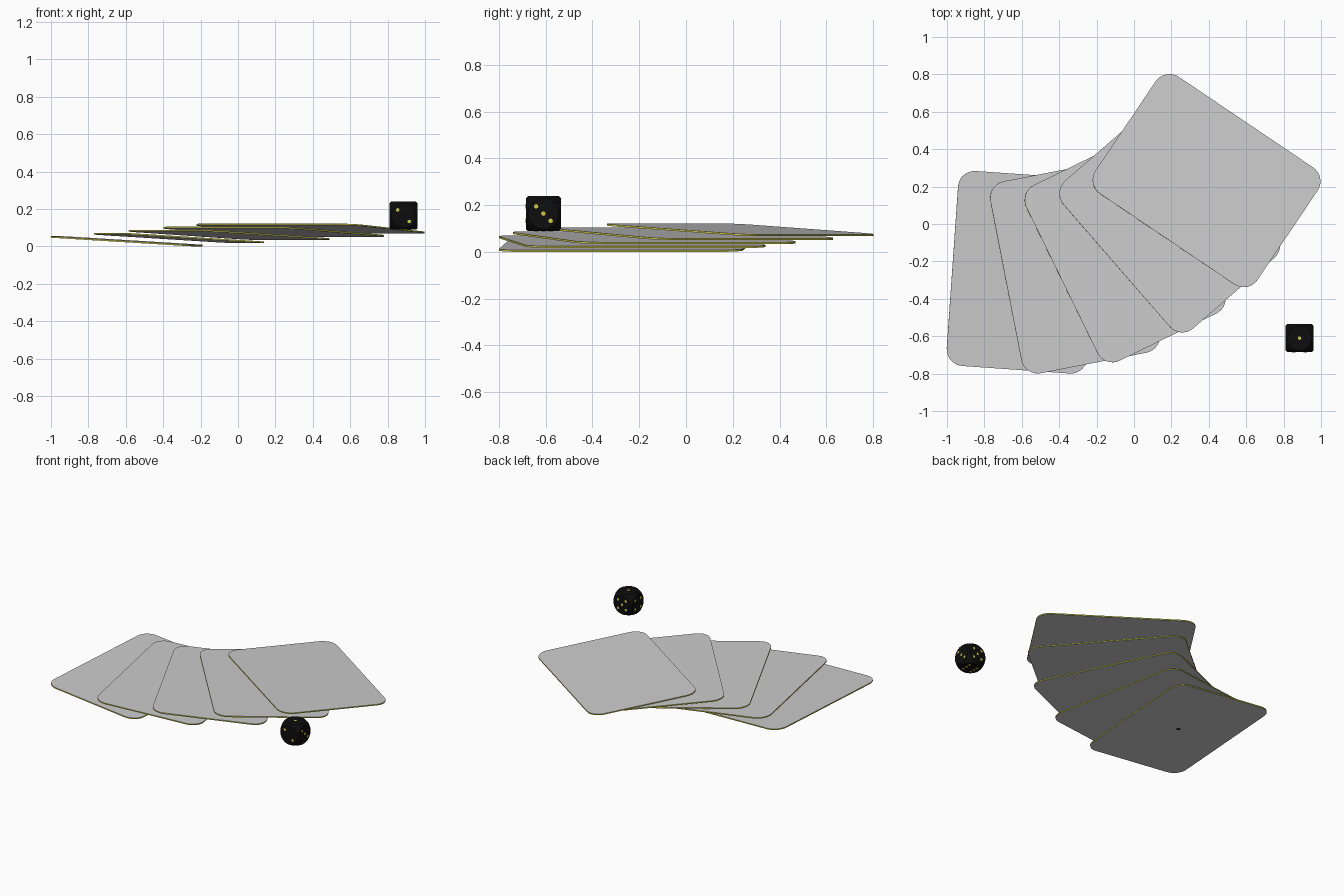
import bpy, bmesh, math
from mathutils import Matrix, Vector

if "Cube" in bpy.data.objects:
    bpy.data.objects.remove(bpy.data.objects["Cube"])


def material(name, rgb):
    m = bpy.data.materials.new(name)
    m.diffuse_color = (*rgb, 1)
    m.use_nodes = True
    m.node_tree.nodes["Principled BSDF"].inputs["Base Color"].default_value = m.diffuse_color
    return m


GREY = material("card grey", (0.6, 0.6, 0.6))
YELLOW = material("gold yellow", (0.62, 0.58, 0.07))
BLACK = material("die black", (0.004, 0.004, 0.004))


def finish(name, bm, mats, matrix):
    bmesh.ops.recalc_face_normals(bm, faces=bm.faces)
    me = bpy.data.meshes.new(name)
    bm.to_mesh(me)
    bm.free()
    for m in mats:
        me.materials.append(m)
    ob = bpy.data.objects.new(name, me)
    ob.matrix_world = matrix
    bpy.context.collection.objects.link(ob)
    return ob


# Rounded card: grey faces, yellow rim
W, H, R, T = 0.755, 1.045, 0.09, 0.008


def card(name, x, y, z, angle, tilt):
    bm = bmesh.new()
    pts = []
    for k, (sx, sy) in enumerate([(1, 1), (-1, 1), (-1, -1), (1, -1)]):
        for i in range(9):
            a = math.radians(90 * k + 90 * i / 8)
            pts.append((sx * (W / 2 - R) + R * math.cos(a),
                        sy * (H / 2 - R) + R * math.sin(a)))
    face = bm.faces.new([bm.verts.new((px, py, -T / 2)) for px, py in pts])
    ext = bmesh.ops.extrude_face_region(bm, geom=[face], use_keep_orig=True)
    verts = [g for g in ext["geom"] if isinstance(g, bmesh.types.BMVert)]
    bmesh.ops.translate(bm, verts=verts, vec=(0, 0, T))
    bm.normal_update()
    for f in bm.faces:
        f.material_index = 0 if abs(f.normal.z) > 0.5 else 1
    mat = (Matrix.Translation((x, y, z))
           @ Matrix.Rotation(math.radians(angle), 4, 'Z')
           @ Matrix.Rotation(math.radians(tilt), 4, 'Y'))
    finish(name, bm, [GREY, YELLOW], mat)
    return mat


# Fan of five cards, each turned 15 degrees and leaning on the previous one
centres = [(-0.595, -0.258), (-0.315, -0.23), (-0.047, -0.135), (0.191, 0.025), (0.388, 0.232)]
mats = [card(f"card_{i + 1}", x, y, 0.0275 + 0.0168 * i, -4 + 15 * i, 3.5)
        for i, (x, y) in enumerate(centres)]

# Small dark spot under the lowest card
bm = bmesh.new()
bmesh.ops.create_cone(bm, cap_ends=True, segments=16, radius1=0.013, radius2=0.013, depth=0.002)
finish("underside_spot", bm, [BLACK], mats[0] @ Matrix.Translation((0, 0, -T / 2 - 0.0005)))

# Die body: a sphere sliced flat on six sides
HALF = 0.075
DIE = Matrix.Translation((0.885, -0.61, 0.164))
AXES = [Vector(a) for a in [(0, 0, 1), (0, 0, -1), (0, -1, 0), (0, 1, 0), (1, 0, 0), (-1, 0, 0)]]
bm = bmesh.new()
bmesh.ops.create_uvsphere(bm, u_segments=64, v_segments=32, radius=HALF * 1.33)
for n in AXES:
    cut = bmesh.ops.bisect_plane(bm, geom=bm.verts[:] + bm.edges[:] + bm.faces[:],
                                 plane_co=n * HALF, plane_no=n, clear_outer=True)
    rim = [e for e in cut["geom_cut"] if isinstance(e, bmesh.types.BMEdge)]
    bmesh.ops.edgeloop_fill(bm, edges=rim)
die = finish("die_body", bm, [BLACK], DIE)
bpy.context.view_layer.objects.active = die
die.select_set(True)
bpy.ops.object.shade_smooth_by_angle(angle=math.radians(20))

# Pips: (right, up) grid positions on each face as seen from outside
DIAG = [(-1, 1), (1, -1)]
FOUR = DIAG + [(1, 1), (-1, -1)]
PIPS = [[(0, 0)], FOUR + [(-1, 0), (1, 0)], DIAG, FOUR + [(0, 0)], DIAG + [(0, 0)], FOUR]
bm = bmesh.new()
for n, spots in zip(AXES, PIPS):
    up = Vector((0, 1, 0)) if abs(n.z) > 0.5 else Vector((0, 0, 1))
    right = up.cross(n)
    frame = Matrix((right, up, n)).transposed().to_4x4()
    for u, v in spots:
        bmesh.ops.create_cone(
            bm, cap_ends=True, segments=16, radius1=0.0095, radius2=0.0095, depth=0.003,
            matrix=frame @ Matrix.Translation((u * 0.031, v * 0.031, HALF - 0.0005)))
finish("die_pips", bm, [YELLOW], DIE)
